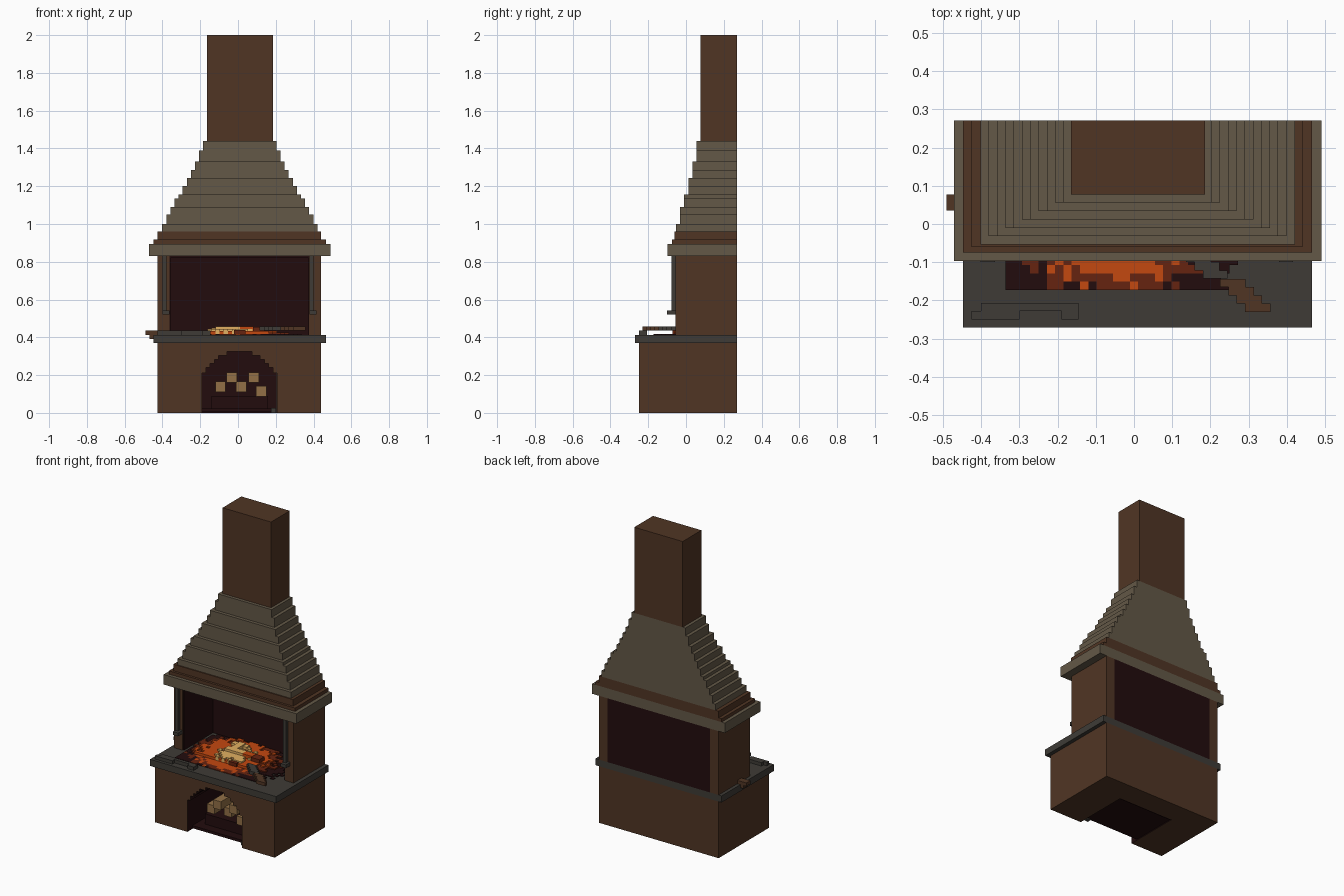
import bpy, bmesh, random
from mathutils import Vector

cube = bpy.data.objects.get("Cube")
if cube:
    bpy.data.objects.remove(cube)
random.seed(4)
V = 0.0217  # block unit


def material(name, rgb):
    col = []
    for c in rgb:
        c /= 255
        col.append(c / 12.92 if c < 0.04 else ((c + 0.055) / 1.055) ** 2.4)
    m = bpy.data.materials.new(name)
    m.use_nodes = True
    m.diffuse_color = (*col, 1)
    m.node_tree.nodes["Principled BSDF"].inputs["Base Color"].default_value = (*col, 1)
    return m


BROWN = material("brown brick", (80, 53, 36))
STONE = material("hood stone", (99, 88, 71))
SLATE = material("slate grey", (62, 59, 54))
SOOT = material("soot", (34, 12, 13))
RED = material("dark ember", (102, 36, 16))
ORANGE = material("hot ember", (196, 72, 16))
CREAM = material("flame yellow", (226, 176, 98))
TAN = material("cut wood", (146, 112, 70))


def finish(name, bm, mats):
    me = bpy.data.meshes.new(name)
    bmesh.ops.recalc_face_normals(bm, faces=bm.faces[:])
    bm.to_mesh(me)
    bm.free()
    for m in mats:
        me.materials.append(m)
    ob = bpy.data.objects.new(name, me)
    bpy.context.collection.objects.link(ob)
    return ob


def add_box(bm, x, y, z, index=0):
    made = bmesh.ops.create_cube(bm, size=1)["verts"]
    for v in made:
        v.co = Vector([a[0] if c < 0 else a[1] for a, c in zip((x, y, z), v.co)])
    for f in {f for v in made for f in v.link_faces}:
        f.material_index = index


def boxes(name, mat, *parts):
    bm = bmesh.new()
    for p in parts:
        add_box(bm, *p)
    return finish(name, bm, [mat])


BACK = 0.27
L, R = -0.425, 0.44     # body sides
MID = (L + R) / 2

# Base front with a stepped arch, extruded to the depth of the wood niche
half = [(0.198, 0.21), (0.177, 0.24), (0.155, 0.262), (0.133, 0.283), (0.11, 0.304), (0.067, 0.325)]
arch, low = [], 0
for w, top in half:
    arch += [(w, low), (w, top)]
    low = top
arch = arch + [(-w, z) for w, z in reversed(arch)]
outline = [(R - MID, 0), (R - MID, 0.37), (L - MID, 0.37), (L - MID, 0)]
bm = bmesh.new()
face = bm.faces.new([bm.verts.new((MID + x, -0.25, z)) for x, z in outline + arch[::-1]])
side = bmesh.ops.extrude_face_region(bm, geom=[face])["geom"]
for v in side:
    if isinstance(v, bmesh.types.BMVert):
        v.co.y = 0.12
base = finish("base_front", bm, [BROWN, SOOT])
for p in base.data.polygons:
    inside = abs(p.center.x - MID) < 0.2 and 0 < p.center.z < 0.33
    if inside and abs(p.normal.y) < 0.5:
        p.material_index = 1
boxes("base_back", BROWN, ((L, R), (0.12, BACK), (0, 0.37)))
boxes("niche_lining", SOOT,
      ((-0.19, 0.205), (0.112, 0.12), (0, 0.325)),
      ((-0.19, 0.205), (-0.2, 0.12), (0.005, 0.022)),
      ((-0.14, 0.16), (-0.14, 0.1), (0.02, 0.09)))

# Stacked firewood
logs = [(-0.06, 0.16), (-0.12, 0.11), (-0.01, 0.11), (0.055, 0.16), (0.095, 0.087)]
boxes("firewood", TAN, *[((x, x + 0.055), (-0.17 + 0.02 * (i % 3), 0.05), (z, z + 0.055))
                         for i, (x, z) in enumerate(logs)])
boxes("niche_stone", SLATE, ((0.175, 0.2), (-0.22, -0.19), (0, 0.025)))

# Hearth slab and fire chamber
boxes("hearth_slab", SLATE, ((-0.447, 0.465), (-0.27, BACK), (0.37, 0.413)))
for name, a, b in (("right_wall", L, -0.362), ("left_wall", 0.377, R)):
    boxes(name, BROWN, ((a, b), (-0.055, BACK), (0.413, 0.83)))
boxes("chamber_lining", SOOT,
      ((-0.362, 0.377), (0.248, BACK), (0.413, 0.83)),
      ((-0.362, -0.355), (-0.05, BACK - 0.01), (0.413, 0.83)),
      ((0.37, 0.377), (-0.05, BACK - 0.01), (0.413, 0.83)),
      ((-0.362, 0.377), (-0.05, BACK - 0.01), (0.822, 0.83)))

# Hanging rods beside the opening
for name, x in (("right_rod", -0.39), ("left_rod", 0.39)):
    boxes(name, SLATE, ((x - 0.011, x + 0.011), (-0.078, -0.056), (0.53, 0.83)),
          ((x - 0.011, x + V * 1.2), (-0.1, -0.055), (0.52, 0.542)))

# Mantel, brown band, stepped hood and chimney
boxes("mantel", STONE, ((-0.47, 0.49), (-0.097, BACK), (0.83, 0.895)))
boxes("mantel_band", BROWN, ((-0.447, 0.465), (-0.075, BACK), (0.895, 0.917)),
      ((L, R), (-0.06, BACK), (0.917, 0.96)))
tops = [1.0, 1.05, 1.09, 1.135, 1.155, 1.2, 1.243, 1.287, 1.33, 1.39, 1.44]
fronts = [-0.053, -0.031, -0.031, -0.01, -0.01, 0.012, 0.012, 0.034, 0.034, 0.056, 0.056]
low, steps = 0.96, []
for i, (top, y) in enumerate(zip(tops, fronts)):
    w = 0.411 - i * V
    steps.append(((MID + 0.002 - w, MID + 0.002 + w), (y, BACK), (low, top)))
    low = top
boxes("hood", STONE, *steps)
boxes("chimney", BROWN, ((-0.165, 0.185), (0.077, BACK), (1.44, 2.0)))

# Ember bed: blocks coloured by distance from the heart of the fire
bm = bmesh.new()
for i in range(-15, 16):
    for j in range(-8, 11):
        x, y = i * V, j * V + 0.012
        r = (((x + 0.05) * 0.85) ** 2 + (y - 0.04) ** 2) ** 0.5 + random.uniform(-0.035, 0.035)
        if r > 0.31 or y > 0.24:
            continue
        kind = 3 if r < 0.085 else 2 if r < 0.19 else 1 if r < 0.235 else 0
        tall = 0.004 if y < -0.07 else (0.005, 0.012, 0.02, 0.03)[kind]
        add_box(bm, (x - V / 2, x + V / 2), (y - V / 2, y + V / 2), (0.412, 0.413 + tall), kind)
finish("ember_bed", bm, [SOOT, RED, ORANGE, CREAM])
boxes("burning_logs", CREAM, ((-0.12, 0.01), (0.03, 0.075), (0.42, 0.458)),
      ((-0.1, -0.055), (0.06, 0.16), (0.42, 0.458)), ((-0.14, -0.03), (0.13, 0.165), (0.42, 0.45)))
boxes("glowing_logs", ORANGE, ((0.01, 0.08), (0.03, 0.075), (0.42, 0.458)))
boxes("charred_logs", RED, ((0.08, 0.14), (0.02, 0.075), (0.42, 0.456)),
      ((-0.02, 0.04), (-0.072, -0.05), (0.413, 0.44)))

# Shovel resting across the hearth
HIGH = (0.436, 0.458)
boxes("shovel_handle", BROWN, *[((0.29 - k * V, 0.357 - k * V), (-0.23 + k * V, -0.23 + (k + 1) * V), HIGH)
                                for k in range(4)])
boxes("shovel_blade", SLATE, *[((0.18 - k * V, 0.245 - k * V), (-0.143 + k * V, -0.143 + (k + 1) * V), HIGH)
                               for k in range(4)])

# Tongs on the slab and a peg on the right wall
boxes("tongs", SLATE, ((-0.425, -0.3), (-0.25, -0.228), (0.413, 0.435)),
      ((-0.4, -0.145), (-0.228, -0.207), (0.413, 0.435)),
      ((-0.19, -0.145), (-0.25, -0.228), (0.413, 0.435)))
boxes("side_peg", BROWN, ((-0.49, L), (0.035, 0.077), (0.413, 0.435)),
      ((-0.468, L), (0.035, 0.077), (0.392, 0.413)))
